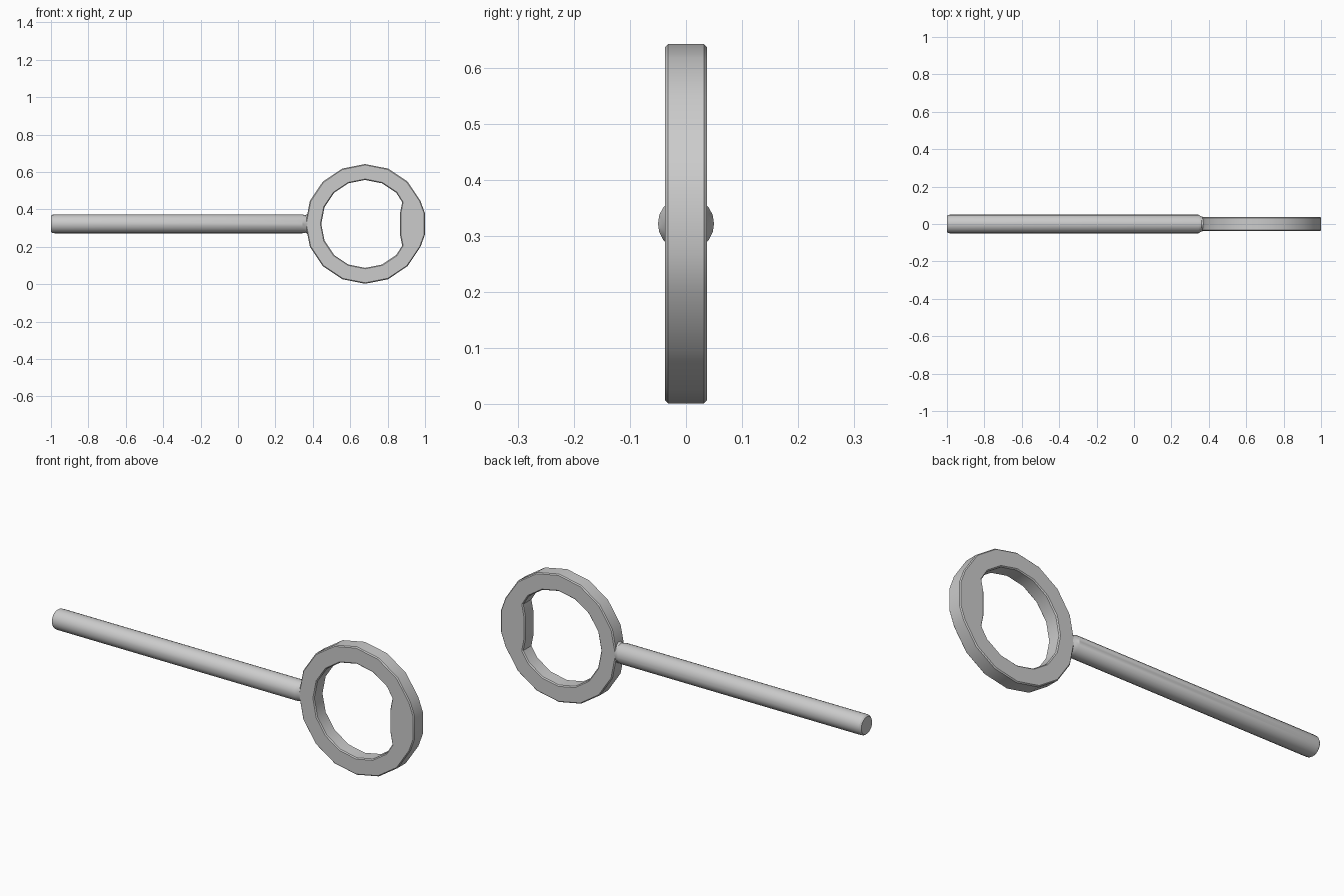
import bpy, bmesh, math

if "Cube" in bpy.data.objects:
    bpy.data.objects.remove(bpy.data.objects["Cube"])

CX, CZ = 0.68, 0.322      # ring centre
R_OUT, R_IN, HALF = 0.32, 0.235, 0.037


def loft(name, sections, closed):
    """Skin a list of equal-length point loops; closed joins last to first."""
    bm = bmesh.new()
    loops = [[bm.verts.new(p) for p in s] for s in sections]
    n = len(loops[0])
    pairs = list(zip(loops, loops[1:]))
    if closed:
        pairs.append((loops[-1], loops[0]))
    for a, b in pairs:
        for i in range(n):
            j = (i + 1) % n
            bm.faces.new((a[i], a[j], b[j], b[i]))
    if not closed:
        bm.faces.new(loops[0])
        bm.faces.new(loops[-1])
    bmesh.ops.recalc_face_normals(bm, faces=bm.faces[:])
    mesh = bpy.data.meshes.new(name)
    bm.to_mesh(mesh)
    bm.free()
    obj = bpy.data.objects.new(name, mesh)
    bpy.context.collection.objects.link(obj)
    bpy.ops.object.select_all(action='DESELECT')
    obj.select_set(True)
    bpy.context.view_layer.objects.active = obj
    bpy.ops.object.shade_smooth_by_angle(angle=math.radians(30))
    return obj


# Opener ring: 16-sided band whose far inner side is flattened into a lip
columns = []
for k in range(2, 15):
    a = math.radians(22.5 * k)
    c, s = math.cos(a), math.sin(a)
    columns.append((R_OUT * c, R_OUT * s, R_IN * c, R_IN * s))
lip = [(0.296, 0.122, 0.198, 0.116), (0.32, 0.056, 0.186, 0.056)]
columns += [(ox, -oz, ix, -iz) for ox, oz, ix, iz in lip]
columns += lip[::-1]

ring_sections = []
B = 0.005                 # small chamfer on the rim edges
for ox, oz, ix, iz in columns:
    d = math.hypot(ox - ix, oz - iz)
    t = B / d
    section = [(0, HALF - B), (t, HALF), (1 - t, HALF), (1, HALF - B),
               (1, B - HALF), (1 - t, -HALF), (t, -HALF), (0, B - HALF)]
    ring_sections.append([(CX + ox + (ix - ox) * u, y, CZ + oz + (iz - oz) * u)
                          for u, y in section])
loft("opener_ring", ring_sections, True)

# Round handle with a softened butt, and a neck that flares into the ring
profile = [(-1.0, 0.043, 0.043), (-0.992, 0.049, 0.049), (-0.98, 0.05, 0.05),
           (0.345, 0.05, 0.05), (0.36, 0.04, 0.047), (0.385, 0.034, 0.062)]
SIDES = 20
handle_sections = []
for x, ry, rz in profile:
    angles = [2 * math.pi * i / SIDES for i in range(SIDES)]
    handle_sections.append([(x, ry * math.cos(a), CZ + rz * math.sin(a)) for a in angles])
loft("handle", handle_sections, False)
